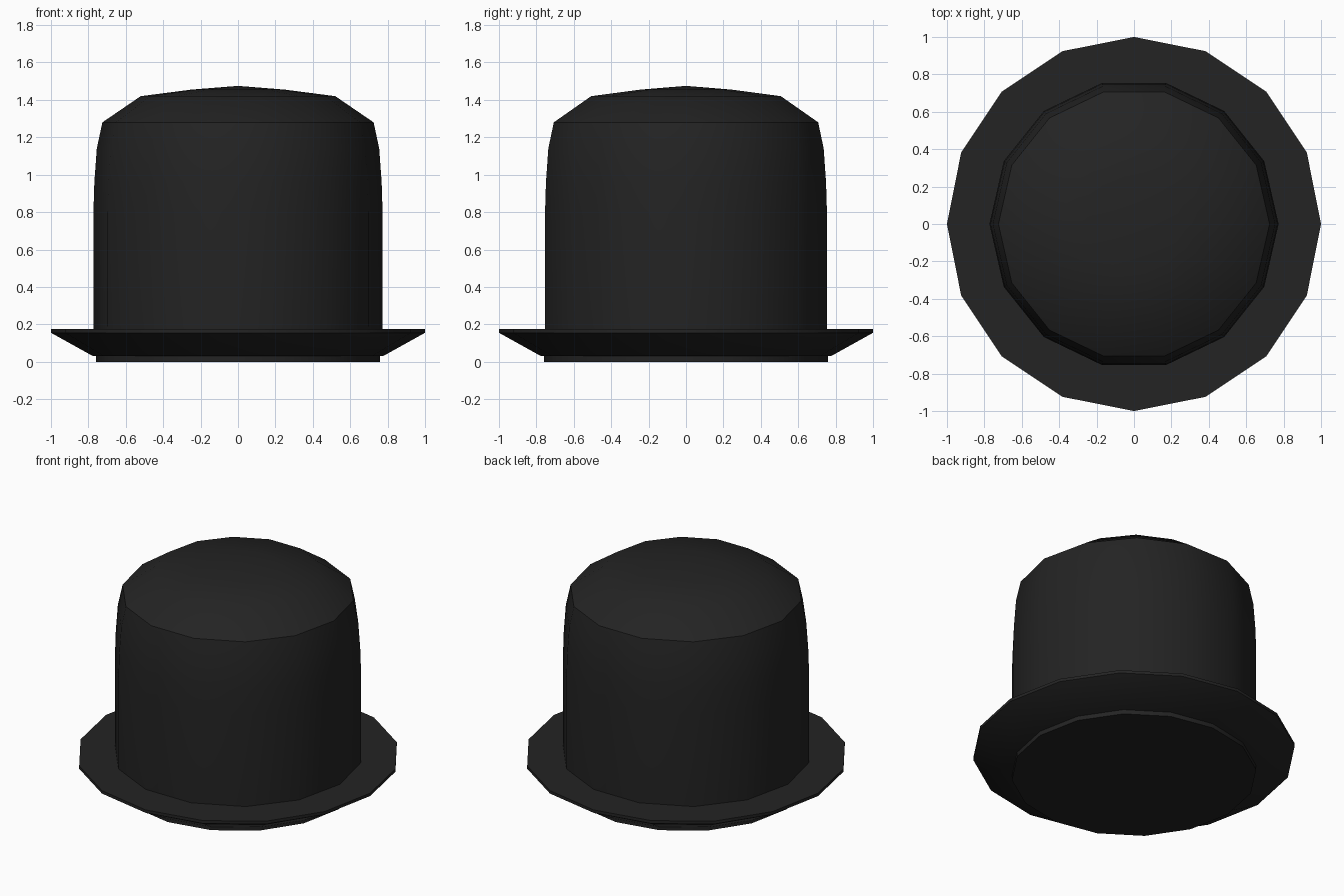
import bpy
import bmesh
from math import cos, sin, tau, radians

cube = bpy.data.objects.get("Cube")
if cube:
    bpy.data.objects.remove(cube, do_unlink=True)

felt = bpy.data.materials.new("black felt")
felt.use_nodes = True
colour = (0.017, 0.017, 0.017, 1)
felt.diffuse_color = colour
felt.node_tree.nodes["Principled BSDF"].inputs["Base Color"].default_value = colour


def lathe(name, profile, sides):
    """Revolve (radius, height) points into a closed faceted solid."""
    bm = bmesh.new()
    rings = []
    for r, z in profile:
        if r == 0:
            rings.append([bm.verts.new((0, 0, z))] * sides)
        else:
            rings.append([bm.verts.new((r * cos(tau * i / sides), r * sin(tau * i / sides), z))
                          for i in range(sides)])
    for low, high in zip(rings, rings[1:]):
        for i in range(sides):
            j = (i + 1) % sides
            corners = [low[i], low[j], high[j], high[i]]
            bm.faces.new(list(dict.fromkeys(corners)))
    # Flat caps on open ends
    for ring in (rings[0], rings[-1]):
        if ring[0] is not ring[1]:
            bm.faces.new(ring)
    bmesh.ops.recalc_face_normals(bm, faces=bm.faces)
    mesh = bpy.data.meshes.new(name)
    bm.to_mesh(mesh)
    bm.free()
    mesh.materials.append(felt)
    obj = bpy.data.objects.new(name, mesh)
    bpy.context.collection.objects.link(obj)
    bpy.ops.object.select_all(action='DESELECT')
    obj.select_set(True)
    bpy.context.view_layer.objects.active = obj
    bpy.ops.object.shade_smooth_by_angle(angle=radians(30))
    return obj


# Tall crown with a rounded, slightly domed top
lathe("crown", [(0.77, 0.1), (0.773, 0.19), (0.773, 0.8), (0.768, 0.96), (0.755, 1.14),
                (0.725, 1.28), (0.52, 1.42), (0.25, 1.455), (0, 1.475)], 14)

# Flat-topped brim with a flared underside
lathe("brim", [(0.775, 0.03), (1, 0.155), (1, 0.175)], 16)

# Short band closing the bottom
lathe("base_band", [(0.76, 0), (0.76, 0.04)], 16)
